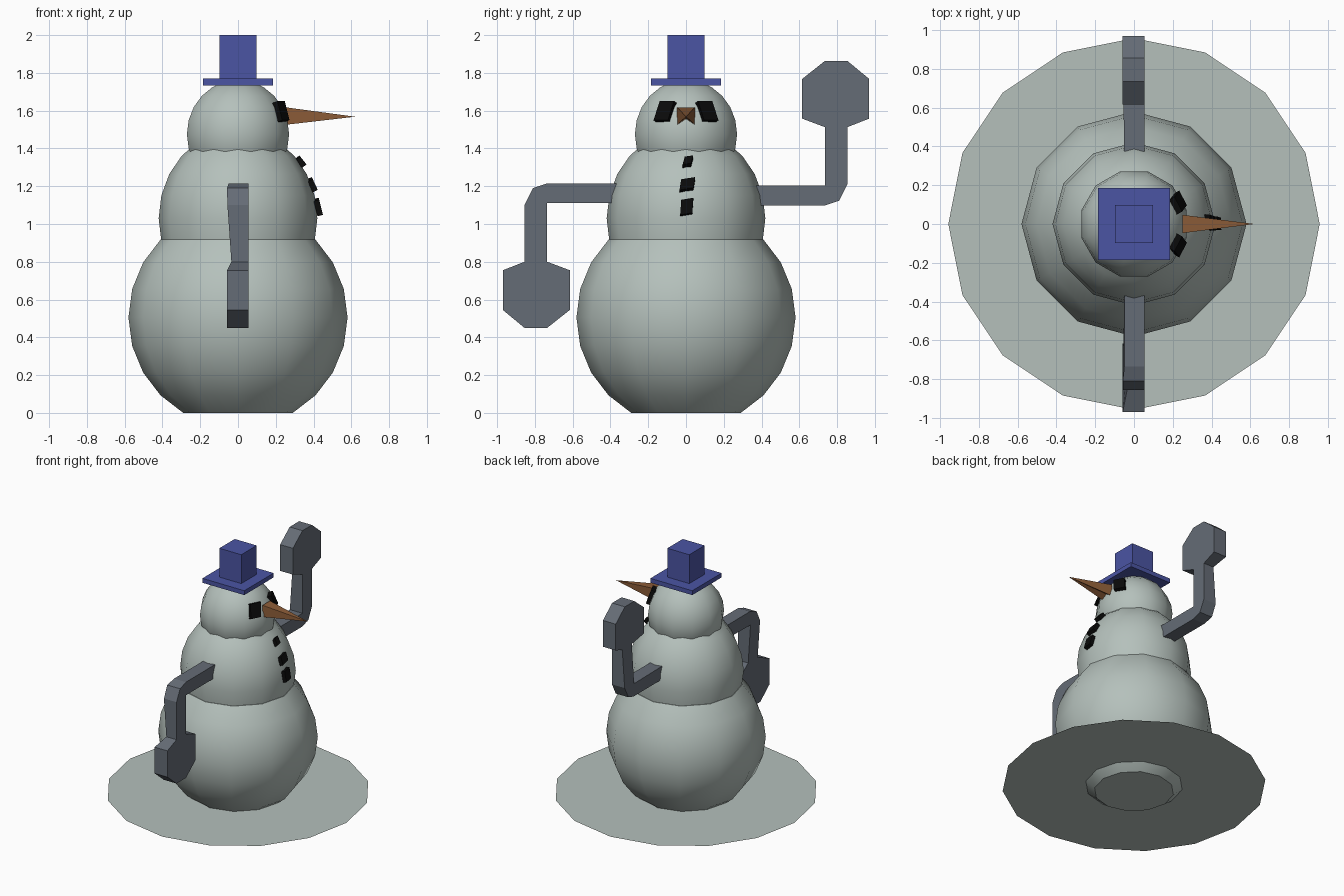
import bpy, bmesh
from math import sin, cos, radians, pi
from mathutils import Vector, Matrix, Euler

if "Cube" in bpy.data.objects:
    bpy.data.objects.remove(bpy.data.objects["Cube"])


def material(name, rgb):
    m = bpy.data.materials.new(name)
    m.diffuse_color = (*rgb, 1)
    m.use_nodes = True
    m.node_tree.nodes["Principled BSDF"].inputs["Base Color"].default_value = m.diffuse_color
    return m


SNOW = material("snow", (0.46, 0.53, 0.50))
SLATE = material("slate", (0.13, 0.15, 0.18))
BLUE = material("blue", (0.07, 0.09, 0.37))
ORANGE = material("orange", (0.27, 0.11, 0.04))
COAL = material("coal", (0.003, 0.003, 0.003))


def make(name, verts, faces, mat, smooth=False):
    me = bpy.data.meshes.new(name)
    me.from_pydata([tuple(v) for v in verts], [], faces)
    bm = bmesh.new()
    bm.from_mesh(me)
    if len(bm.faces) > 1:
        bmesh.ops.recalc_face_normals(bm, faces=bm.faces)
    bm.to_mesh(me)
    bm.free()
    me.materials.append(mat)
    ob = bpy.data.objects.new(name, me)
    bpy.context.collection.objects.link(ob)
    if smooth:
        bpy.ops.object.select_all(action='DESELECT')
        ob.select_set(True)
        bpy.context.view_layer.objects.active = ob
        bpy.ops.object.shade_smooth_by_angle(angle=radians(35))
    return ob


def snowball(name, z, r, rz, lat0, lat1, turn=0, n=12):
    """Sphere zone with rings every 15 degrees, capped at both ends."""
    lats = range(lat0, lat1 + 1, 15)
    verts = [(r * cos(radians(a)) * cos(2 * pi * i / n + turn),
              r * cos(radians(a)) * sin(2 * pi * i / n + turn),
              z + rz * sin(radians(a))) for a in lats for i in range(n)]
    faces = [(k * n + i, k * n + (i + 1) % n, (k + 1) * n + (i + 1) % n, (k + 1) * n + i)
             for k in range(len(lats) - 1) for i in range(n)]
    top = (len(lats) - 1) * n
    faces += [tuple(range(n))[::-1], tuple(range(top, top + n))]
    return make(name, verts, faces, SNOW, True)


def box(name, centre, size, mat, rot=(0, 0, 0), shear=0):
    """Box, optionally sheared (y by z) and rotated in degrees."""
    R = Euler([radians(a) for a in rot]).to_matrix()
    verts = []
    for x in (-.5, .5):
        for y in (-.5, .5):
            for z in (-.5, .5):
                p = Vector((x * size[0], y * size[1] + shear * z, z * size[2]))
                verts.append(R @ p + Vector(centre))
    faces = [(0, 1, 3, 2), (4, 6, 7, 5), (0, 4, 5, 1), (2, 3, 7, 6), (0, 2, 6, 4), (1, 5, 7, 3)]
    return make(name, verts, faces, mat)


# snow patch, slightly above the flat base of the body
make("snow_patch", [(0.957 * cos(pi * i / 8), 0.957 * sin(pi * i / 8), 0.05) for i in range(16)],
     [tuple(range(16))], SNOW)

# three snowballs
snowball("lower_body", 0.505, 0.58, 0.583, -60, 45)
snowball("upper_body", 1.03, 0.42, 0.47, -15, 60)
snowball("head", 1.475, 0.28, 0.288, -45, 75, turn=radians(15))

# hat
box("hat_brim", (0, 0, 1.752), (0.37, 0.37, 0.035), BLUE)
box("hat_crown", (0, 0, 1.884), (0.194, 0.194, 0.232), BLUE)

# nose: pyramid with a notch along its underside
base = [(-.047, 1.618), (.047, 1.618), (.047, 1.525), (0, 1.556), (-.047, 1.525)]
make("nose", [(0.25, y, z) for y, z in base] + [(0.62, 0, 1.568)],
     [(i, (i + 1) % 5, 5) for i in range(5)] + [(4, 3, 2, 1, 0)], ORANGE)

# coal eyes
for s, side in ((1, "left"), (-1, "right")):
    box(side + "_eye", (0.222, s * 0.108, 1.593), (0.045, 0.085, 0.108), COAL,
        (0, -20, s * 27), shear=-s * 0.018)

# coal buttons
for i, (x, y, z, w, h, tilt) in enumerate([(.332, .01, 1.33, .045, .05, -38),
                                           (.393, .007, 1.208, .075, .06, -25),
                                           (.424, .004, 1.09, .065, .08, -14)]):
    box(f"button_{i + 1}", (x, y, z), (.03, w, h), COAL, (10, tilt, 0), shear=0.02)

# arms with octagonal mittens: outline (y, z, back x), the second turned half round
arm = [(-.36, 1.215, -.05), (-.735, 1.215, -.05), (-.81, 1.19, -.058), (-.855, 1.10, -.056),
       (-.855, .80, -.035), (-.97, .755, -.058), (-.97, .545, -.058), (-.855, .45, -.058),
       (-.735, .45, -.058), (-.615, .545, -.058), (-.615, .755, -.058), (-.735, .80, -.035),
       (-.735, 1.11, -.056), (-.36, 1.11, -.05)]
n = len(arm)
for name, flip in (("lowered_arm", False), ("raised_arm", True)):
    pts = [(-y, 2.313 - z, b) if flip else (y, z, b) for y, z, b in arm]
    verts = [(b, y, z) for y, z, b in pts] + [(0.055, y, z) for y, z, b in pts]
    faces = [(i, (i + 1) % n, n + (i + 1) % n, n + i) for i in range(n)]
    # side walls split into upper arm, elbow, forearm and mitten
    for part in ((0, 1, 12, 13), (1, 2, 3, 12), (3, 4, 11, 12), (4, 5, 6, 7, 8, 9, 10, 11)):
        faces += [part, tuple(n + i for i in reversed(part))]
    make(name, verts, faces, SLATE)
